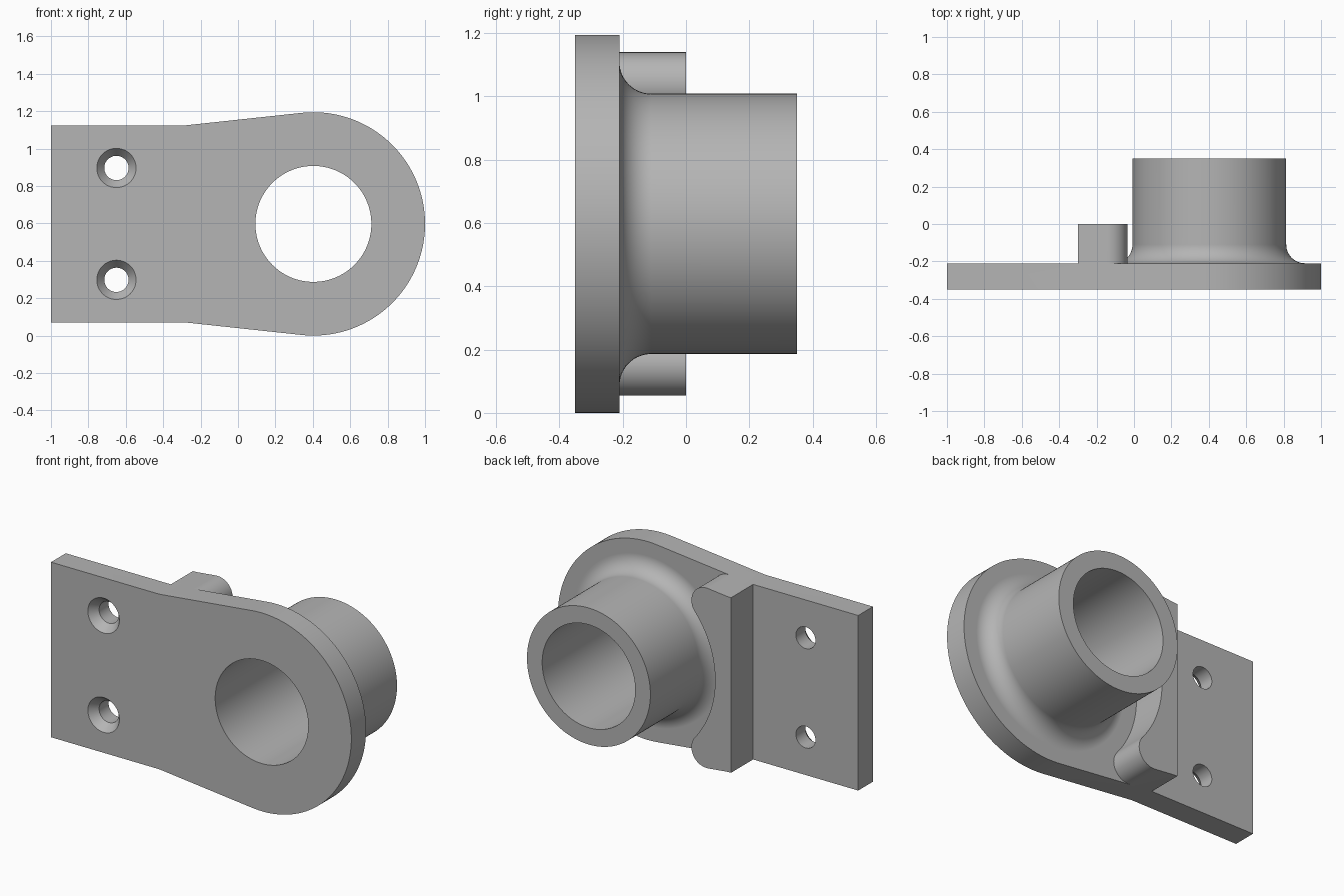
import bpy, bmesh, math
from mathutils import Vector

if "Cube" in bpy.data.objects:
    bpy.data.objects.remove(bpy.data.objects["Cube"], do_unlink=True)

CX, CZ, R = 0.403, 0.597, 0.597       # hub axis and rounded plate end
FRONT, FACE, RIB_Y, BACK = -0.35, -0.21, 0.0, 0.35
HALF, KINK, RIB_X = 0.527, -0.28, -0.30
SEG = 128

grey = bpy.data.materials.new("metal grey")
grey.use_nodes = True
colour = (0.46, 0.46, 0.46, 1)
grey.diffuse_color = colour
grey.node_tree.nodes["Principled BSDF"].inputs["Base Color"].default_value = colour


def finish(name, bm):
    bmesh.ops.recalc_face_normals(bm, faces=bm.faces)
    mesh = bpy.data.meshes.new(name)
    bm.to_mesh(mesh)
    bm.free()
    mesh.materials.append(grey)
    obj = bpy.data.objects.new(name, mesh)
    bpy.context.collection.objects.link(obj)
    return obj


def prism(name, outline, y0, y1):
    """Extrude an x, z outline (z measured from the hub axis) along y."""
    bm = bmesh.new()
    face = bm.faces.new([bm.verts.new((x, y0, z + CZ)) for x, z in outline])
    new = bmesh.ops.extrude_face_region(bm, geom=[face])["geom"]
    bmesh.ops.translate(bm, vec=(0, y1 - y0, 0),
                        verts=[v for v in new if isinstance(v, bmesh.types.BMVert)])
    return finish(name, bm)


def lathe(name, profile, x, z, seg):
    """Solid of revolution about a y axis from (radius, y) pairs."""
    bm = bmesh.new()
    rings = []
    for r, y in profile:
        rings.append([bm.verts.new((x + r * math.cos(a), y, z + r * math.sin(a)))
                      for a in (i * math.tau / seg for i in range(seg))])
    for a, b in zip(rings, rings[1:]):
        for i in range(seg):
            j = (i + 1) % seg
            bm.faces.new((a[i], a[j], b[j], b[i]))
    bm.faces.new(rings[0])
    bm.faces.new(rings[-1])
    return finish(name, bm)


def arc(cx, cz, r, a0, a1, n):
    return [(cx + r * math.cos(a0 + (a1 - a0) * i / n),
             cz + r * math.sin(a0 + (a1 - a0) * i / n)) for i in range(n + 1)]


def combine(target, other, operation):
    mod = target.modifiers.new(operation, 'BOOLEAN')
    mod.operation, mod.solver, mod.object = operation, 'EXACT', other
    bpy.context.view_layer.objects.active = target
    bpy.ops.object.modifier_apply(modifier=mod.name)
    bpy.data.objects.remove(other, do_unlink=True)


# Plate: straight tail, sloped sides tangent to the round end
kink = Vector((KINK, HALF))
to_kink = kink - Vector((CX, 0))
tangent = math.atan2(to_kink.y, to_kink.x) - math.acos(min(1, R / to_kink.length))
plate = prism("mounting_plate",
              [(-1, -HALF), (KINK, -HALF)] + arc(CX, 0, R, -tangent, tangent, 96)
              + [(KINK, HALF), (-1, HALF)], FRONT, FACE)

# Rib: flush with the plate sides, rounded tips, hollowed around the hub
TIP = 0.1
normal = Vector((math.cos(tangent), math.sin(tangent)))
along = Vector((normal.y, -normal.x))
offset = math.sqrt((R + TIP) ** 2 - (R - TIP) ** 2)
centre = Vector((CX, 0)) + normal * (R - TIP) - along * offset
inward = math.atan2(-centre.y, CX - centre.x)
hollow = math.atan2(centre.y, centre.x - CX)
tip = arc(centre.x, centre.y, TIP, tangent, inward, 20)
upper = [(RIB_X, HALF), (KINK, HALF)] + tip
lower = [(x, -z) for x, z in reversed(upper)]
middle = arc(CX, 0, R, hollow, math.tau - hollow, 40)[1:-1]
rib = prism("back_rib", upper + middle + lower, FACE, RIB_Y)

# Hub tube with a concave fillet at its root
TUBE, FILLET = 0.411, 0.1
root = arc(TUBE + FILLET, FACE + FILLET, FILLET, -math.pi / 2, -math.pi, 14)
hub = lathe("hub", [(TUBE + FILLET, FACE - 0.05)] + root + [(TUBE, BACK)], CX, CZ, SEG)

combine(plate, rib, 'UNION')
combine(plate, hub, 'UNION')

# Main bore and countersunk screw holes
bore = lathe("bore", [(0.31, FRONT - 0.1), (0.31, BACK + 0.1)], CX, CZ, SEG)
combine(plate, bore, 'DIFFERENCE')
for side in (-1, 1):
    screw = lathe("screw_hole", [(0.145, FRONT - 0.05), (0.105, FRONT),
                                 (0.065, FRONT + 0.05), (0.065, FACE + 0.1)],
                  -0.65, CZ + side * 0.299, 48)
    combine(plate, screw, 'DIFFERENCE')

# Smooth curved walls, crisp edges
plate.name = "flanged_bracket"
bpy.ops.object.select_all(action='DESELECT')
plate.select_set(True)
bpy.context.view_layer.objects.active = plate
bpy.ops.object.shade_smooth_by_angle(angle=math.radians(30))
weighted = plate.modifiers.new("even_shading", 'WEIGHTED_NORMAL')
weighted.keep_sharp = True
